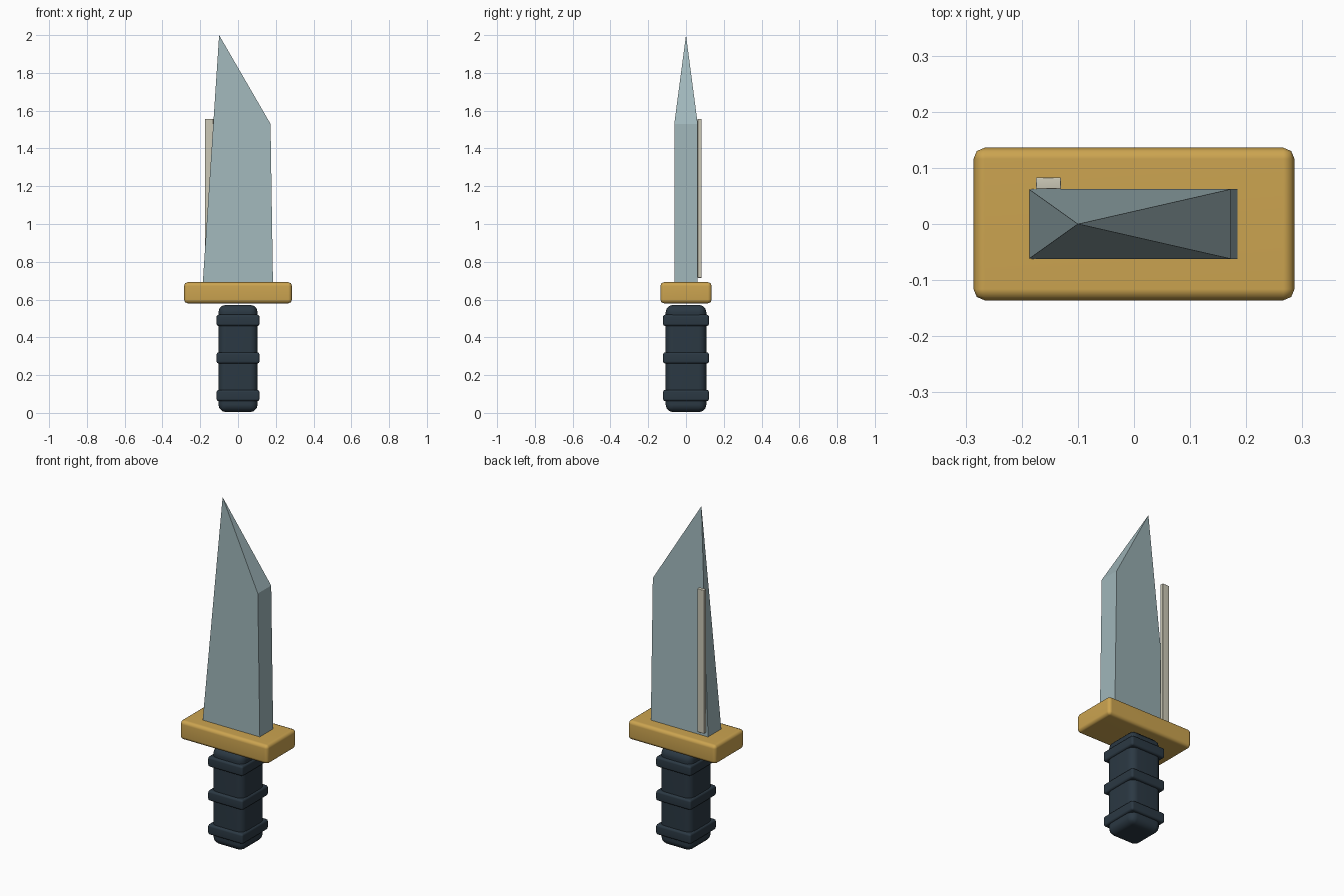
import bpy, bmesh, math

if "Cube" in bpy.data.objects:
    bpy.data.objects.remove(bpy.data.objects["Cube"])


def material(name, rgb):
    m = bpy.data.materials.new(name)
    m.diffuse_color = (*rgb, 1)
    m.use_nodes = True
    m.node_tree.nodes["Principled BSDF"].inputs["Base Color"].default_value = m.diffuse_color
    return m


STEEL = material("pale steel", (0.35, 0.47, 0.49))
GOLD = material("brass", (0.60, 0.37, 0.08))
GRIP = material("dark slate", (0.024, 0.040, 0.056))
EDGE = material("ivory", (0.60, 0.58, 0.47))


def add_object(name, bm, mat):
    mesh = bpy.data.meshes.new(name)
    bm.to_mesh(mesh)
    bm.free()
    mesh.materials.append(mat)
    ob = bpy.data.objects.new(name, mesh)
    bpy.context.collection.objects.link(ob)
    return ob


def box(name, lo, hi, mat, bevel, segments=2):
    bm = bmesh.new()
    bmesh.ops.create_cube(bm, size=1)
    for v in bm.verts:
        for i in range(3):
            v.co[i] = (lo[i] + hi[i]) / 2 + v.co[i] * (hi[i] - lo[i])
    bmesh.ops.bevel(bm, geom=bm.edges[:], offset=bevel, segments=segments,
                    profile=0.5, affect='EDGES')
    for f in bm.faces:
        f.smooth = True
    ob = add_object(name, bm, mat)
    # broad flat sides stay flat while the rounded rims shade smoothly
    mod = ob.modifiers.new("weighted normals", 'WEIGHTED_NORMAL')
    mod.keep_sharp = True
    return ob


# Blade: tapered block whose left top corners meet in one point
bm = bmesh.new()
T = 0.062
tip = bm.verts.new((-0.10, 0, 2.0))
bl, br, tr = [[bm.verts.new((x, y, z)) for y in (-T, T)]
              for x, z in ((-0.187, 0.68), (0.185, 0.68), (0.172, 1.53))]
for face in ((bl[0], br[0], tr[0], tip), (bl[1], tip, tr[1], br[1]),
             (tr[0], tr[1], tip), (bl[1], bl[0], tip),
             (br[0], br[1], tr[1], tr[0]), (bl[0], bl[1], br[1], br[0])):
    bm.faces.new(face)
bmesh.ops.recalc_face_normals(bm, faces=bm.faces[:])
add_object("blade", bm, STEEL)

# Thin strip along the back of the blade
box("blade_strip", (-0.175, 0.062, 0.715), (-0.130, 0.083, 1.557), EDGE, 0.002, 1)

# Crossguard
box("guard", (-0.286, -0.136, 0.58), (0.286, 0.136, 0.692), GOLD, 0.02)

# Grip with three raised bands
box("grip", (-0.104, -0.108, 0.004), (0.104, 0.108, 0.572), GRIP, 0.04, 3)
for i, z in enumerate((0.092, 0.291, 0.490)):
    box(f"grip_band_{i + 1}", (-0.114, -0.122, z - 0.03),
        (0.114, 0.122, z + 0.03), GRIP, 0.012)
